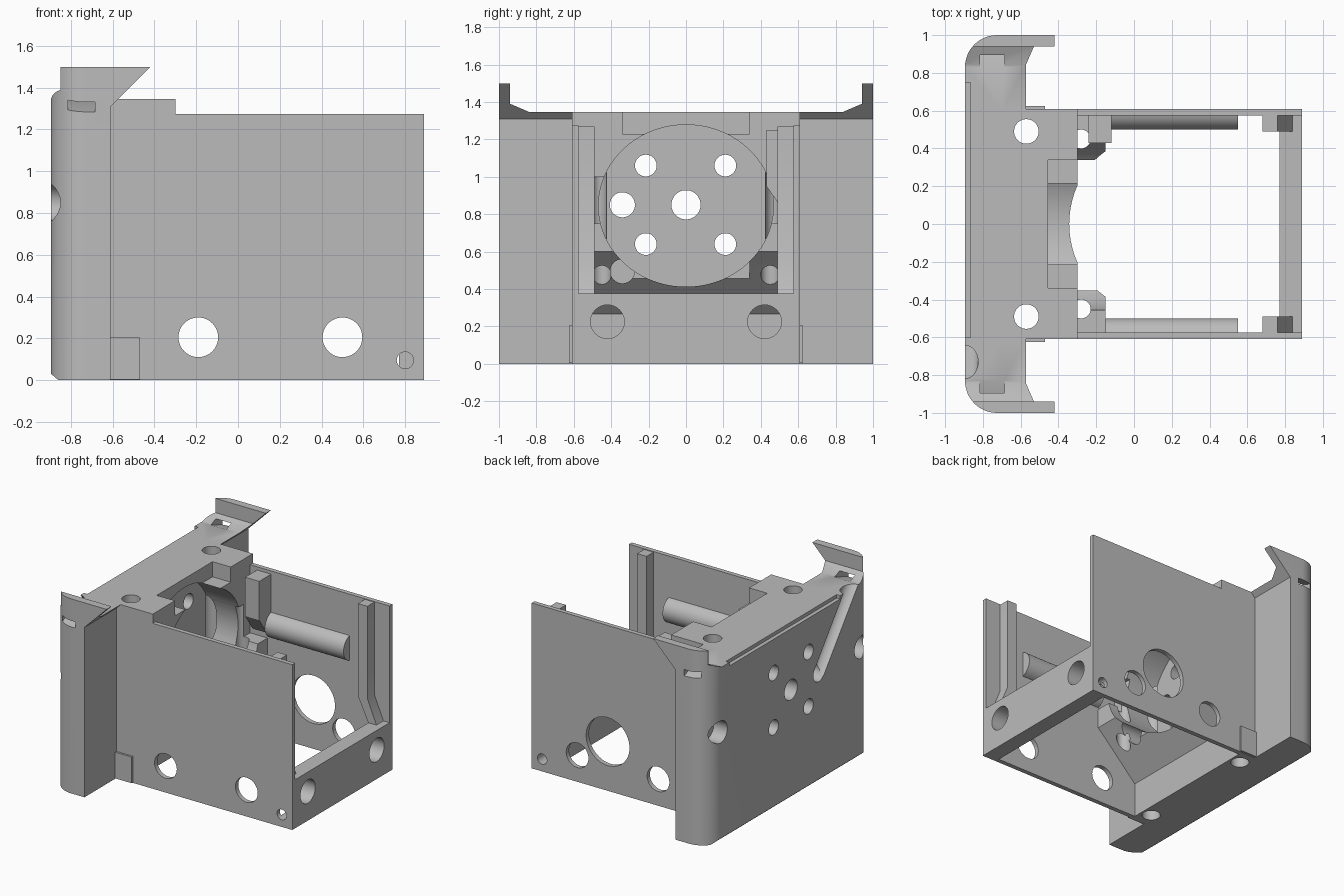
import bpy, bmesh, math
from mathutils import Vector

cube = bpy.data.objects.get("Cube")
if cube:
    bpy.data.objects.remove(cube, do_unlink=True)

grey = bpy.data.materials.new("light_grey")
grey.use_nodes = True
COLOR = (0.5, 0.5, 0.5, 1)
grey.diffuse_color = COLOR
grey.node_tree.nodes["Principled BSDF"].inputs["Base Color"].default_value = COLOR


def prism(name, pts, axis, a, b):
    """Extrude a 2D outline along an axis from a to b."""
    place = {"x": lambda p, q, t: (t, p, q),
             "y": lambda p, q, t: (p, t, q),
             "z": lambda p, q, t: (p, q, t)}[axis]
    bm = bmesh.new()
    face = bm.faces.new([bm.verts.new(place(p, q, a)) for p, q in pts])
    new = bmesh.ops.extrude_face_region(bm, geom=[face])["geom"]
    shift = Vector(place(0, 0, b - a))
    bmesh.ops.translate(bm, vec=shift, verts=[v for v in new if isinstance(v, bmesh.types.BMVert)])
    bmesh.ops.recalc_face_normals(bm, faces=bm.faces)
    mesh = bpy.data.meshes.new(name)
    bm.to_mesh(mesh)
    bm.free()
    mesh.materials.append(grey)
    ob = bpy.data.objects.new(name, mesh)
    bpy.context.collection.objects.link(ob)
    return ob


def box(name, x0, x1, y0, y1, z0, z1):
    return prism(name, [(x0, y0), (x1, y0), (x1, y1), (x0, y1)], "z", z0, z1)


def rod(name, p, q, r, axis, a, b, r2=None, n=48):
    ring = [(p + r * math.cos(math.tau * i / n), q + (r2 or r) * math.sin(math.tau * i / n))
            for i in range(n)]
    return prism(name, ring, axis, a, b)


def combine(target, tool, op):
    mod = target.modifiers.new(op, "BOOLEAN")
    mod.object, mod.operation, mod.solver = tool, op, "EXACT"
    bpy.context.view_layer.objects.active = target
    bpy.ops.object.modifier_apply(modifier=mod.name)
    bpy.data.objects.remove(tool, do_unlink=True)


def cut(target, *tools):
    for t in tools:
        combine(target, t, "DIFFERENCE")


# Back plate: rounded plan, trimmed by its side and end profiles
R = 0.17
arc = [(-0.895 + R - R * math.cos(math.pi / 2 * i / 12), 1 - R + R * math.sin(math.pi / 2 * i / 12))
       for i in range(13)]
plan = arc + [(-0.42, 1), (-0.42, -1)] + [(x, -y) for x, y in reversed(arc)]
housing = prism("housing", plan, "z", 0, 1.5)
side = [(-0.86, 0), (-0.61, 0), (-0.61, 1.31), (-0.42, 1.5), (-0.85, 1.5),
        (-0.85, 1.39), (-0.895, 1.37), (-0.895, 0.03)]
combine(housing, prism("side_profile", side, "y", -1.1, 1.1), "INTERSECT")
half = [(1.05, -0.1), (1.05, 1.6), (0.94, 1.6), (0.94, 1.39), (0.84, 1.347)]
ends = half + [(-y, z) for y, z in reversed(half)]
combine(housing, prism("end_profile", ends, "x", -1, 0), "INTERSECT")

# Thick centre body with sloped underside, then the walls
body = [(-0.7, 0), (-0.49, 0), (-0.49, 0.265), (-0.3, 0.455), (-0.3, 1.347), (-0.7, 1.347)]
combine(housing, prism("body", body, "y", -0.61, 0.61), "UNION")
block = [(-0.4, 0.355), (-0.225, 0.53), (-0.15, 0.6), (-0.15, 0.75), (-0.4, 0.75)]
for s in (-1, 1):
    lo, hi = sorted((s * 0.34, s * 0.59))
    combine(housing, prism("block", block, "y", lo, hi), "UNION")
    lo, hi = sorted((s * 0.575, s * 0.61))
    combine(housing, box("wall", -0.65, 0.85, lo, hi, 0, 1.275), "UNION")
    combine(housing, box("wall_end", 0.8, 0.89, lo, hi, 0, 1.275), "UNION")
combine(housing, box("end_wall", 0.77, 0.89, -0.61, 0.61, 0, 0.375), "UNION")

# Round pocket, top notch and back edge step
cut(housing,
    rod("pocket", 0, 0.845, 0.468, "x", -0.57, 0, 0.433, 72),
    box("notch", -0.455, -0.2, -0.34, 0.34, 1.23, 1.5),
    box("step", -1, -0.865, -0.6, 0.75, 1.32, 1.5),
    rod("low_bore", -0.34, 0.495, 0.065, "x", -0.5, 0))

# Holes through the back plate
for y, z, r in [(0, 0.85, 0.078), (-0.34, 0.85, 0.067)]:
    cut(housing, rod("hole", y, z, r, "x", -1, -0.4))
for y in (-0.215, 0.21):
    for z in (0.64, 1.06):
        cut(housing, rod("hole", y, z, 0.058, "x", -1, -0.4))

# Mirrored holes: upright, corner, end wall and wing slots
for s in (-1, 1):
    cut(housing,
        rod("bolt_hole", -0.57, s * 0.49, 0.065, "z", -0.1, 1.5),
        rod("rod_hole", -0.28, s * 0.45, 0.05, "z", 0.2, 1),
        rod("corner_hole", s * 0.86, 0.85, 0.085, "x", -1, -0.78),
        rod("end_hole", s * 0.42, 0.225, 0.09, "x", 0.7, 1))
    slot = box("slot", -0.065, 0.065, -0.14, 0.14, -0.022, 0.022)
    slot.location = (-0.75, s * 0.92, 1.337)
    slot.rotation_euler.x = -s * math.radians(20)
    bpy.context.view_layer.update()
    cut(housing, slot)

# Side wall holes, with one large opening on the far wall only
for x, z, r in [(-0.19, 0.205, 0.095), (0.5, 0.205, 0.095), (0.8, 0.095, 0.04)]:
    for s in (-1, 1):
        lo, hi = sorted((s * 0.5, s * 0.7))
        cut(housing, rod("wall_hole", x, z, r, "y", lo, hi))
cut(housing, rod("large_hole", 0.24, 0.38, 0.185, "y", 0.5, 0.7))

# Diagonal cable groove on the back face
bpy.ops.mesh.primitive_cylinder_add(vertices=32, radius=0.07, depth=0.8,
                                    location=(-0.895, -0.585, 1.16),
                                    rotation=(math.atan2(0.39, 0.5), 0, 0))
cut(housing, bpy.context.object)

# Ribs, half-round bars and outer pads on both walls
parts = [housing]
rib = [(0.68, 1.27), (0.76, 1.27), (0.76, 0.56), (0.84, 0.37), (0.77, 0.37), (0.68, 0.56)]
for s, label in ((-1, "near"), (1, "far")):
    lo, hi = sorted((s * 0.49, s * 0.58))
    parts.append(prism(label + "_rib", rib, "y", lo, hi))
    bar = [(s * (0.6 - 0.1 * math.sin(math.radians(a))), 0.86 + 0.1 * math.cos(math.radians(a)))
           for a in range(15, 166, 10)]
    parts.append(prism(label + "_bar", bar, "x", -0.12 if s > 0 else -0.15, 0.55))
    lo, hi = sorted((s * 0.6, s * 0.625))
    parts.append(box(label + "_pad", -0.61, -0.47, lo, hi, 0.003, 0.205))

# Hanging post with tapered foot on the far wall
post = [(0.43, 1.25), (0.58, 1.25), (0.58, 0.82), (0.52, 0.82), (0.43, 0.95)]
parts.append(prism("far_post", post, "x", -0.24, -0.12))

bpy.ops.object.select_all(action="DESELECT")
for ob in parts:
    ob.data.materials.clear()
    ob.data.materials.append(grey)
    ob.select_set(True)
bpy.context.view_layer.objects.active = housing
bpy.ops.object.shade_smooth_by_angle(angle=math.radians(25))
